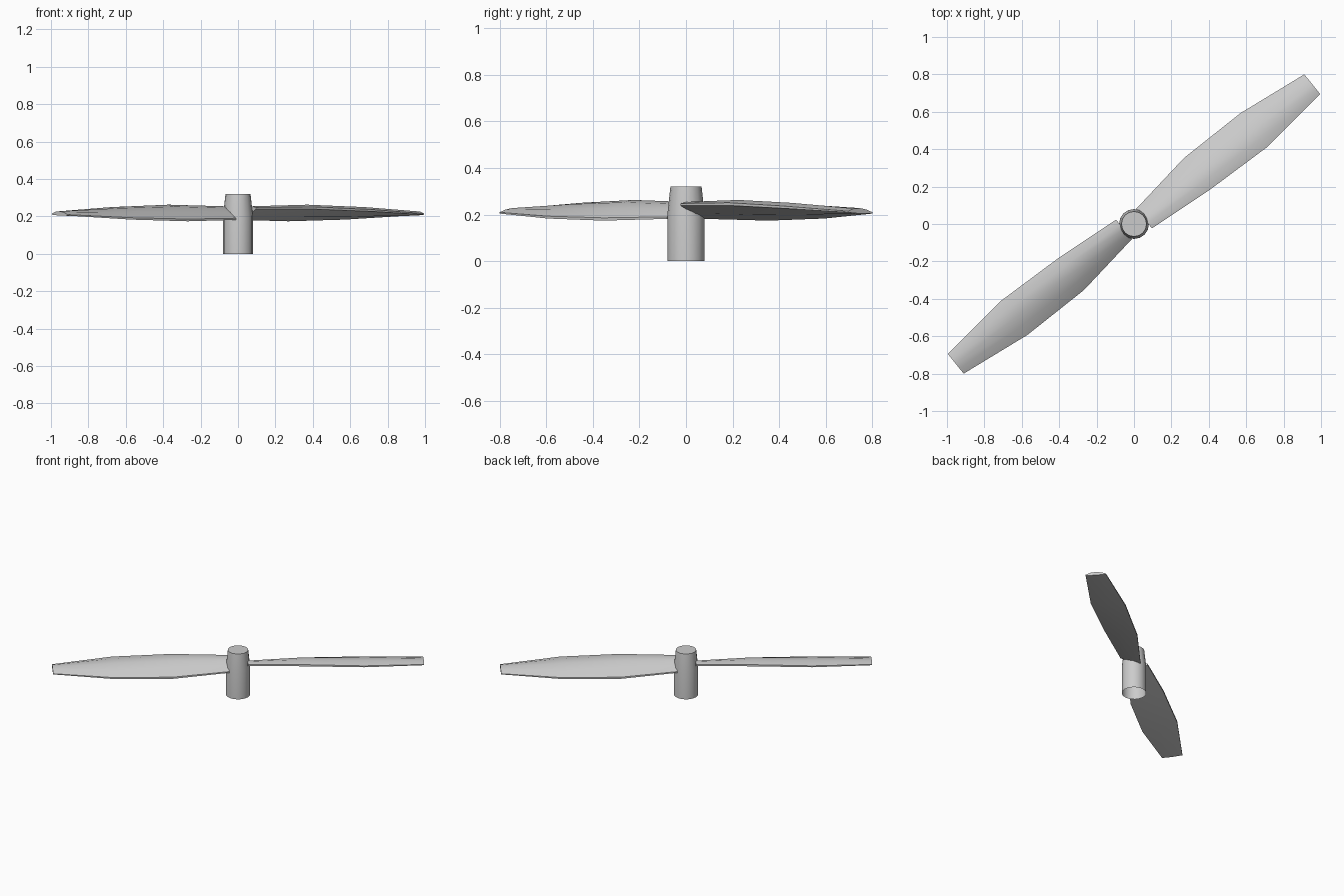
import bpy
import bmesh
from math import radians
from mathutils import Matrix

cube = bpy.data.objects.get("Cube")
if cube:
    bpy.data.objects.remove(cube)

grey = bpy.data.materials.new("light grey")
grey.use_nodes = True
COLOUR = (0.6, 0.6, 0.6, 1)
grey.diffuse_color = COLOUR
grey.node_tree.nodes["Principled BSDF"].inputs["Base Color"].default_value = COLOUR


def add_object(name, bm):
    mesh = bpy.data.meshes.new(name)
    bm.to_mesh(mesh)
    bm.free()
    mesh.materials.append(grey)
    obj = bpy.data.objects.new(name, mesh)
    bpy.context.collection.objects.link(obj)
    bpy.ops.object.select_all(action='DESELECT')
    obj.select_set(True)
    bpy.context.view_layer.objects.active = obj
    bpy.ops.object.shade_smooth_by_angle(angle=radians(30))
    return obj


def bridge(bm, rings):
    for a, b in zip(rings, rings[1:]):
        n = len(a)
        for i in range(n):
            j = (i + 1) % n
            bm.faces.new((a[i], a[j], b[j], b[i]))


# Hub: straight sleeve, tapered nose, closed top and open bottom
bm = bmesh.new()
rings = []
for radius, z in [(0.08, 0), (0.08, 0.2), (0.067, 0.32)]:
    ring = bmesh.ops.create_circle(
        bm, segments=16, radius=radius, matrix=Matrix.Translation((0, 0, z)))
    rings.append(ring["verts"])
bridge(bm, rings)
bm.faces.new(rings[-1])
bmesh.ops.recalc_face_normals(bm, faces=bm.faces)
if max(bm.faces, key=lambda f: f.calc_center_median().z).normal.z < 0:
    bmesh.ops.reverse_faces(bm, faces=bm.faces)
add_object("hub", bm)

# Blade section: (fraction across the chord, height in thicknesses)
SECTION = [(0, 0.15), (0.25, 0.75), (0.5, 1), (0.75, 0.85), (1, 0.15),
           (1, -0.15), (0.5, -0.3), (0, -0.15)]
# Blade stations: distance out, low edge side and z, high edge side and z, thickness
STATIONS = [
    (0.06, 0.056, 0.186, -0.078, 0.243, 0.03),
    (0.43, 0.108, 0.180, -0.111, 0.245, 0.04),
    (0.815, 0.106, 0.188, -0.125, 0.232, 0.034),
    (1.211, 0.054, 0.207, -0.081, 0.212, 0.018),
]


def add_blade(name, angle):
    bm = bmesh.new()
    rings = []
    for r, y0, z0, y1, z1, thick in STATIONS:
        rings.append([
            bm.verts.new((r, y0 + (y1 - y0) * f, z0 + (z1 - z0) * f + h * thick))
            for f, h in SECTION])
    bridge(bm, rings)
    bm.faces.new(rings[0])
    bm.faces.new(rings[-1])
    bmesh.ops.recalc_face_normals(bm, faces=bm.faces)
    bm.transform(Matrix.Rotation(radians(angle), 4, 'Z'))
    add_object(name, bm)


# Two twisted blades, opposite each other
add_blade("left_blade", 38.75)
add_blade("right_blade", 218.75)
